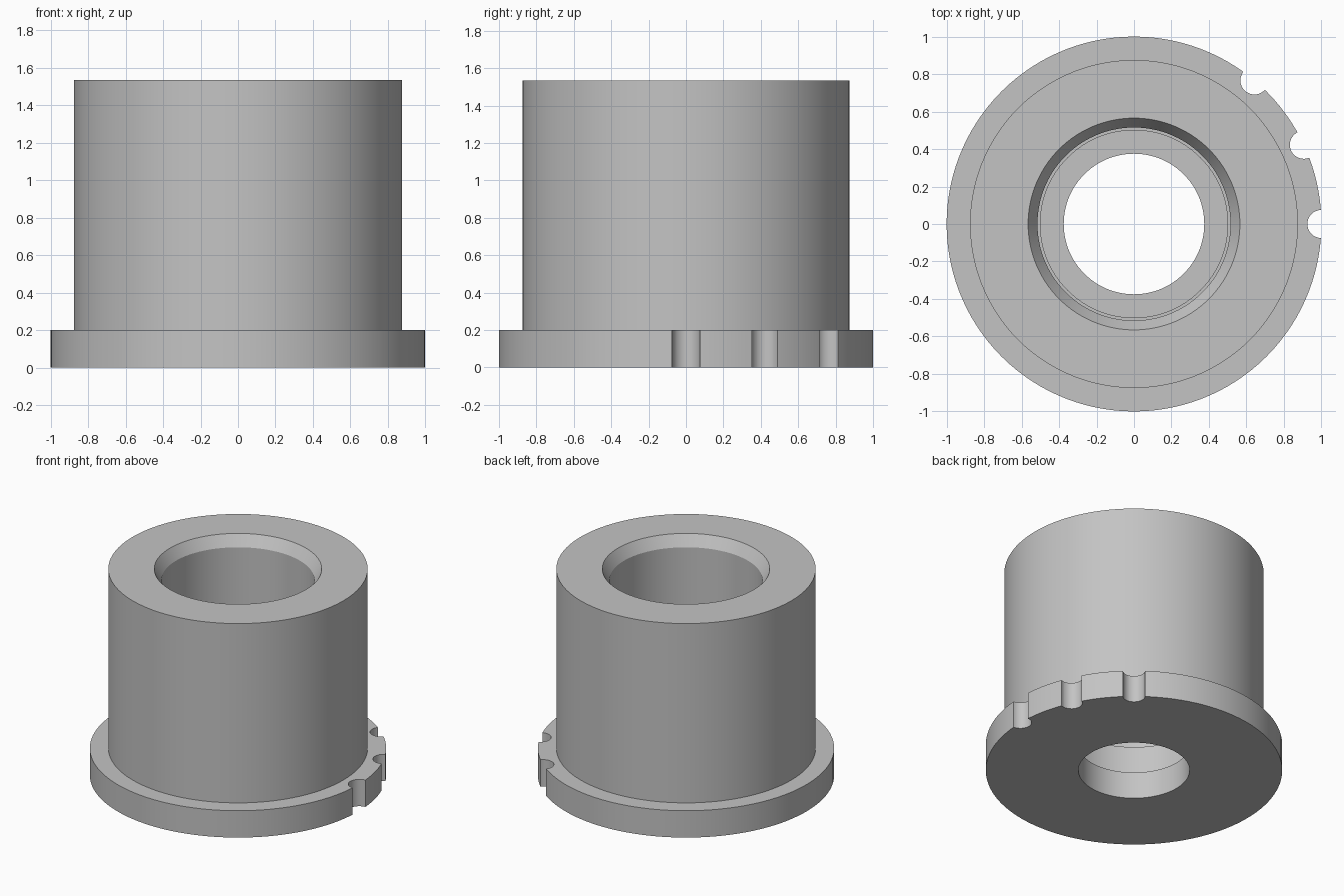
import bpy
import bmesh
import math
from mathutils import Matrix, Vector

cube = bpy.data.objects.get("Cube")
if cube:
    bpy.data.objects.remove(cube, do_unlink=True)

SEGMENTS = 120
FLANGE_TOP = 0.2
TOP = 1.535

# Single plain metal colour
metal = bpy.data.materials.new("light_grey_metal")
metal.use_nodes = True
grey = (0.55, 0.55, 0.55, 1)
metal.diffuse_color = grey
metal.node_tree.nodes["Principled BSDF"].inputs["Base Color"].default_value = grey


def add_object(name, bm):
    bmesh.ops.recalc_face_normals(bm, faces=bm.faces)
    mesh = bpy.data.meshes.new(name)
    bm.to_mesh(mesh)
    bm.free()
    obj = bpy.data.objects.new(name, mesh)
    bpy.context.collection.objects.link(obj)
    mesh.materials.append(metal)
    return obj


def lathe(name, profile):
    """Spin a closed (radius, height) profile around the z axis."""
    bm = bmesh.new()
    verts = [bm.verts.new((r, 0, z)) for r, z in profile]
    edges = [bm.edges.new((a, b)) for a, b in zip(verts, verts[1:] + verts[:1])]
    bmesh.ops.spin(bm, geom=verts + edges, cent=(0, 0, 0), axis=(0, 0, 1),
                   angle=math.tau, steps=SEGMENTS, use_merge=True)
    bmesh.ops.remove_doubles(bm, verts=bm.verts, dist=1e-5)
    return add_object(name, bm)


# Flanged sleeve: outer wall, chamfered mouth, wide bore, ledge and small hole
bushing = lathe("flanged_bushing", [
    (1.0, 0), (1.0, FLANGE_TOP), (0.875, FLANGE_TOP), (0.875, TOP),
    (0.565, TOP), (0.515, TOP - 0.08), (0.515, 0.47), (0.5, 0.47),
    (0.5, 0.2), (0.375, 0.2), (0.375, 0),
])

# Three round notches in the flange rim
bm = bmesh.new()
for degrees in (0, 25, 50):
    a = math.radians(degrees)
    centre = Vector((math.cos(a), math.sin(a), FLANGE_TOP / 2))
    bmesh.ops.create_cone(bm, cap_ends=True, segments=32, radius1=0.075,
                          radius2=0.075, depth=0.4,
                          matrix=Matrix.Translation(centre))
cutter = add_object("notch_cutter", bm)
cutter.hide_render = True

cut = bushing.modifiers.new("rim_notches", "BOOLEAN")
cut.operation = "DIFFERENCE"
cut.solver = "EXACT"
cut.object = cutter

# Bake the cut, drop the cutter and smooth the round walls
bpy.ops.object.select_all(action="DESELECT")
bushing.select_set(True)
bpy.context.view_layer.objects.active = bushing
bpy.ops.object.modifier_apply(modifier=cut.name)
bpy.data.objects.remove(cutter, do_unlink=True)
bpy.ops.object.shade_smooth_by_angle(angle=math.radians(25))
